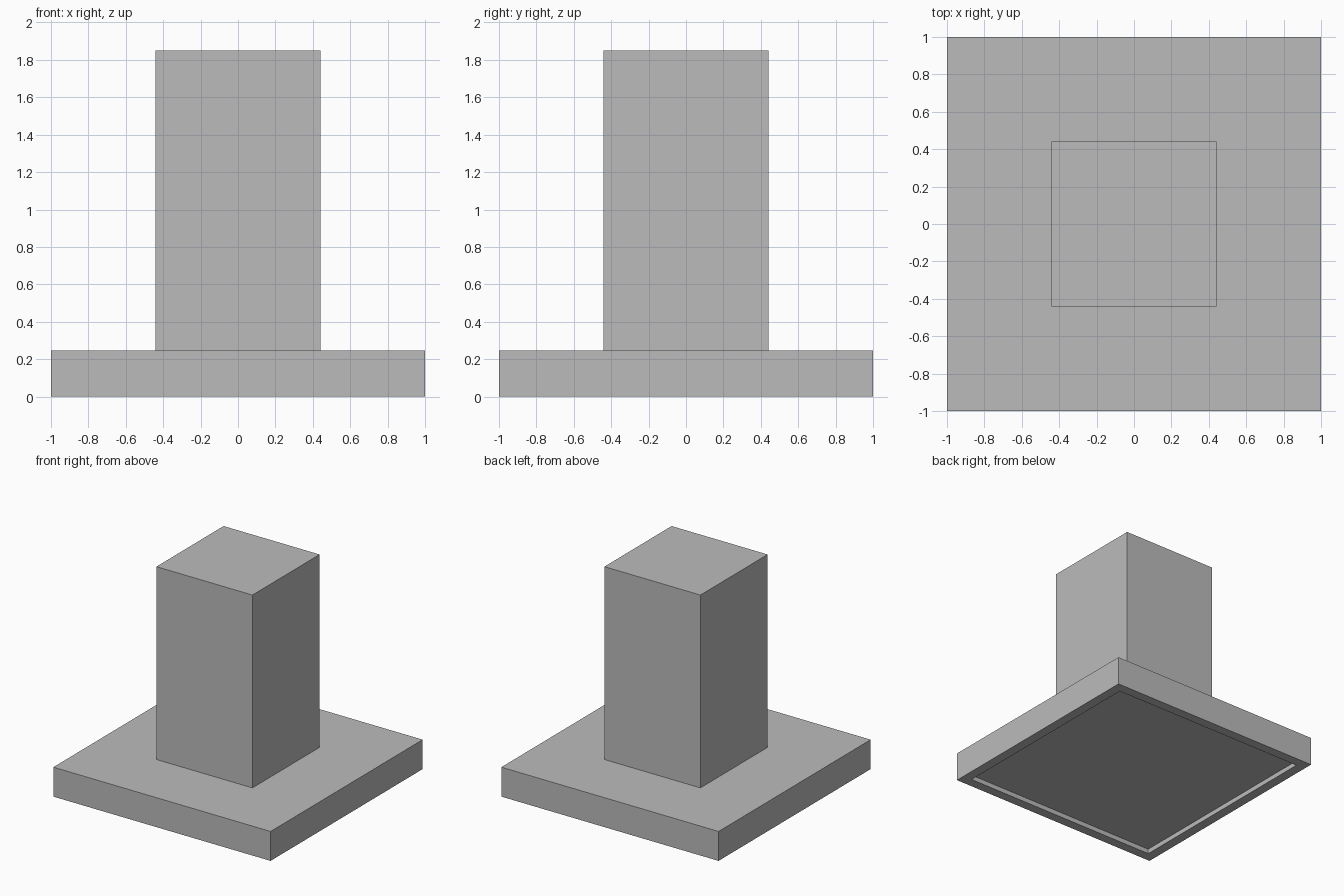
import bpy, bmesh
from mathutils import Matrix

if "Cube" in bpy.data.objects:
    bpy.data.objects.remove(bpy.data.objects["Cube"])

grey = bpy.data.materials.new("plain_grey")
grey.diffuse_color = (0.5, 0.5, 0.5, 1)
grey.use_nodes = True
grey.node_tree.nodes["Principled BSDF"].inputs["Base Color"].default_value = grey.diffuse_color


def box(name, width, z0, z1, recess=None):
    """Square box centred on the z axis, optionally with a recessed underside."""
    bm = bmesh.new()
    bmesh.ops.create_cube(bm, size=1, matrix=Matrix.Translation((0, 0, (z0 + z1) / 2))
                          @ Matrix.Diagonal((width, width, z1 - z0, 1)))
    if recess:
        rim, depth = recess
        bm.normal_update()
        bottom = min(bm.faces, key=lambda f: f.normal.z)
        # rim first, then straight walls up to the sunken panel
        bmesh.ops.inset_region(bm, faces=[bottom], thickness=rim)
        panel = bmesh.ops.extrude_discrete_faces(bm, faces=[bottom])["faces"][0]
        bmesh.ops.translate(bm, verts=panel.verts, vec=(0, 0, depth))
        bmesh.ops.recalc_face_normals(bm, faces=bm.faces)
    mesh = bpy.data.meshes.new(name)
    bm.to_mesh(mesh)
    bm.free()
    mesh.materials.append(grey)
    obj = bpy.data.objects.new(name, mesh)
    bpy.context.collection.objects.link(obj)
    return obj


# Wide canopy with a shallow recessed underside
box("canopy", 2.0, 0.0, 0.245, recess=(0.117, 0.04))
# Tall square duct
box("duct", 0.884, 0.245, 1.85)
